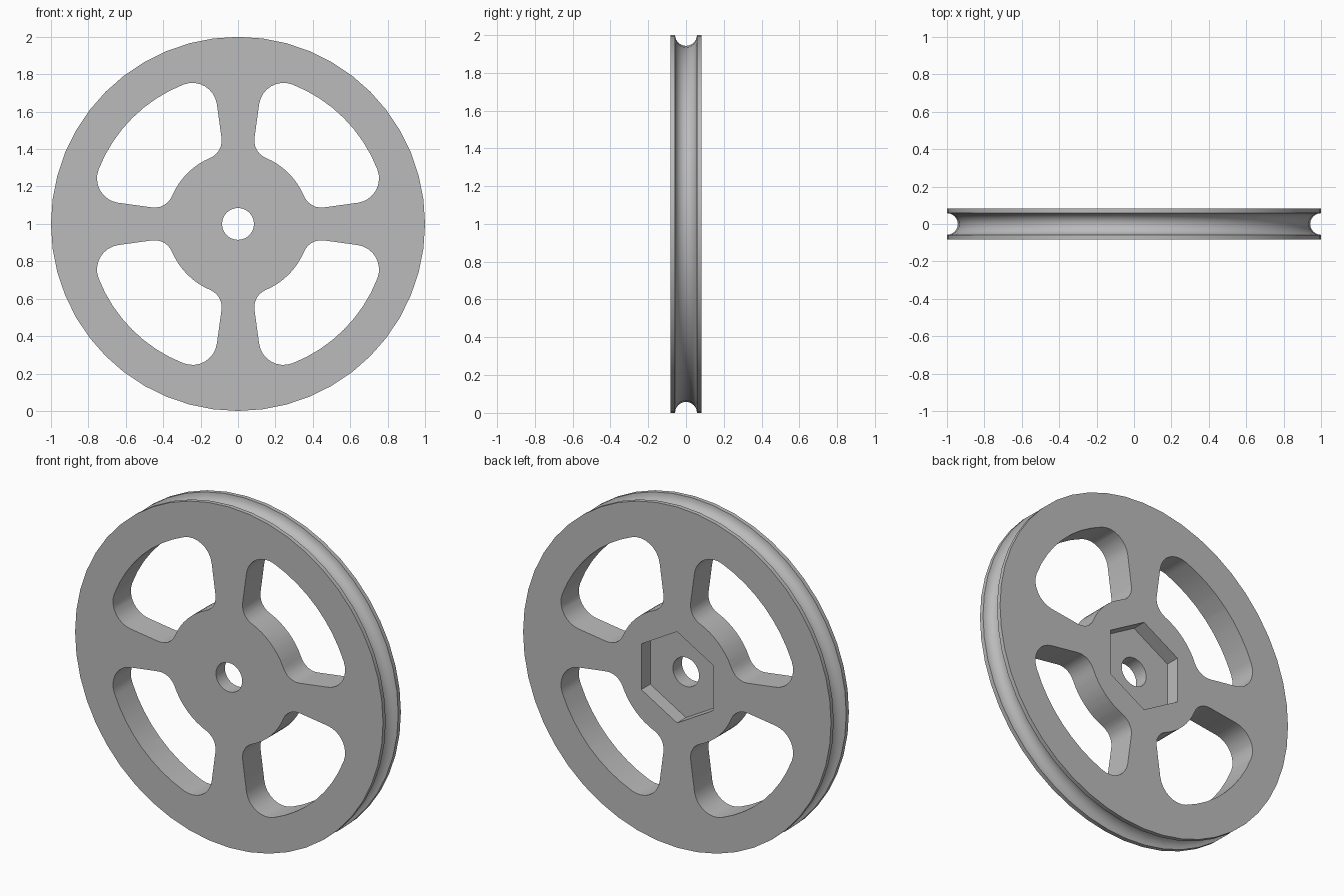
import bpy, bmesh
from math import sin, cos, pi, radians, acos, atan2, hypot

cube = bpy.data.objects.get("Cube")
if cube:
    bpy.data.objects.remove(cube, do_unlink=True)

HALF = 0.083        # half thickness of the wheel
SEGMENTS = 48

grey = bpy.data.materials.new("plain grey")
grey.use_nodes = True
grey.diffuse_color = (0.5, 0.5, 0.5, 1)
grey.node_tree.nodes["Principled BSDF"].inputs["Base Color"].default_value = (0.5, 0.5, 0.5, 1)


def make_object(name, bm):
    bmesh.ops.recalc_face_normals(bm, faces=bm.faces)
    mesh = bpy.data.meshes.new(name)
    bm.to_mesh(mesh)
    bm.free()
    mesh.materials.append(grey)
    obj = bpy.data.objects.new(name, mesh)
    bpy.context.collection.objects.link(obj)
    return obj


def arc(cx, cz, r, start, end, steps):
    angles = [start + (end - start) * i / steps for i in range(steps + 1)]
    return [(cx + r * cos(a), cz + r * sin(a)) for a in angles]


def prism(bm, outline, y0, y1):
    """Extrude an x-z outline around the hub axis from y0 to y1."""
    face = bm.faces.new([bm.verts.new((x, y0, z + 1)) for x, z in outline])
    moved = bmesh.ops.extrude_face_region(bm, geom=[face], use_keep_orig=True)["geom"]
    verts = [v for v in moved if isinstance(v, bmesh.types.BMVert)]
    bmesh.ops.translate(bm, verts=verts, vec=(0, y1 - y0, 0))


def window_outline():
    """Rounded opening between two spokes, mirrored over its diagonal."""
    outer, hub, big, small = 0.80, 0.383, 0.132, 0.10
    a1, a2 = radians(68.6), radians(67.2)
    x1, z1 = (outer - big) * cos(a1), (outer - big) * sin(a1)
    x2, z2 = (hub + small) * cos(a2), (hub + small) * sin(a2)
    dx, dz = x2 - x1, z2 - z1
    side = atan2(dz, dx) + 2 * pi - acos((big - small) / hypot(dx, dz))
    half = arc(0, 0, outer, pi / 4, a1, 4)
    half += arc(x1, z1, big, a1, side, 8)[1:]
    half += arc(x2, z2, small, side, a2 + pi, 6)
    half += arc(0, 0, hub, a2, pi / 4, 4)[1:]
    return half + [(z, x) for x, z in half[-2:0:-1]]


# Wheel body: profile with a round rope groove, spun about the axle
groove = [(-y, r) for y, r in arc(0, 1, 0.058, 0, -pi, 12)]
profile = [(-HALF, 0.085), (-HALF, 1)] + groove + [(HALF, 1), (HALF, 0.085)]
bm = bmesh.new()
rings = []
for i in range(SEGMENTS):
    a = 2 * pi * i / SEGMENTS
    rings.append([bm.verts.new((r * cos(a), y, 1 + r * sin(a))) for y, r in profile])
for i, ring in enumerate(rings):
    after = rings[(i + 1) % SEGMENTS]
    for j in range(len(profile)):
        k = (j + 1) % len(profile)
        bm.faces.new((ring[j], ring[k], after[k], after[j]))
wheel = make_object("pulley_wheel", bm)

# Cutter: four spoke openings and the hexagonal nut pocket in the back
bm = bmesh.new()
outline = window_outline()
for q in range(4):
    c, s = cos(q * pi / 2), sin(q * pi / 2)
    prism(bm, [(x * c - z * s, x * s + z * c) for x, z in outline], -0.2, 0.2)
prism(bm, arc(0, 0, 0.268, pi / 6, pi / 6 + 5 * pi / 3, 5), 0, 0.2)
cutter = make_object("opening_cutter", bm)
cutter.hide_render = True

bpy.ops.object.select_all(action='DESELECT')
bpy.context.view_layer.objects.active = wheel
wheel.select_set(True)
cut = wheel.modifiers.new("openings", 'BOOLEAN')
cut.operation = 'DIFFERENCE'
cut.solver = 'EXACT'
cut.object = cutter
bpy.ops.object.modifier_apply(modifier=cut.name)
bpy.data.objects.remove(cutter, do_unlink=True)

bpy.ops.object.shade_smooth_by_angle(angle=radians(30))
